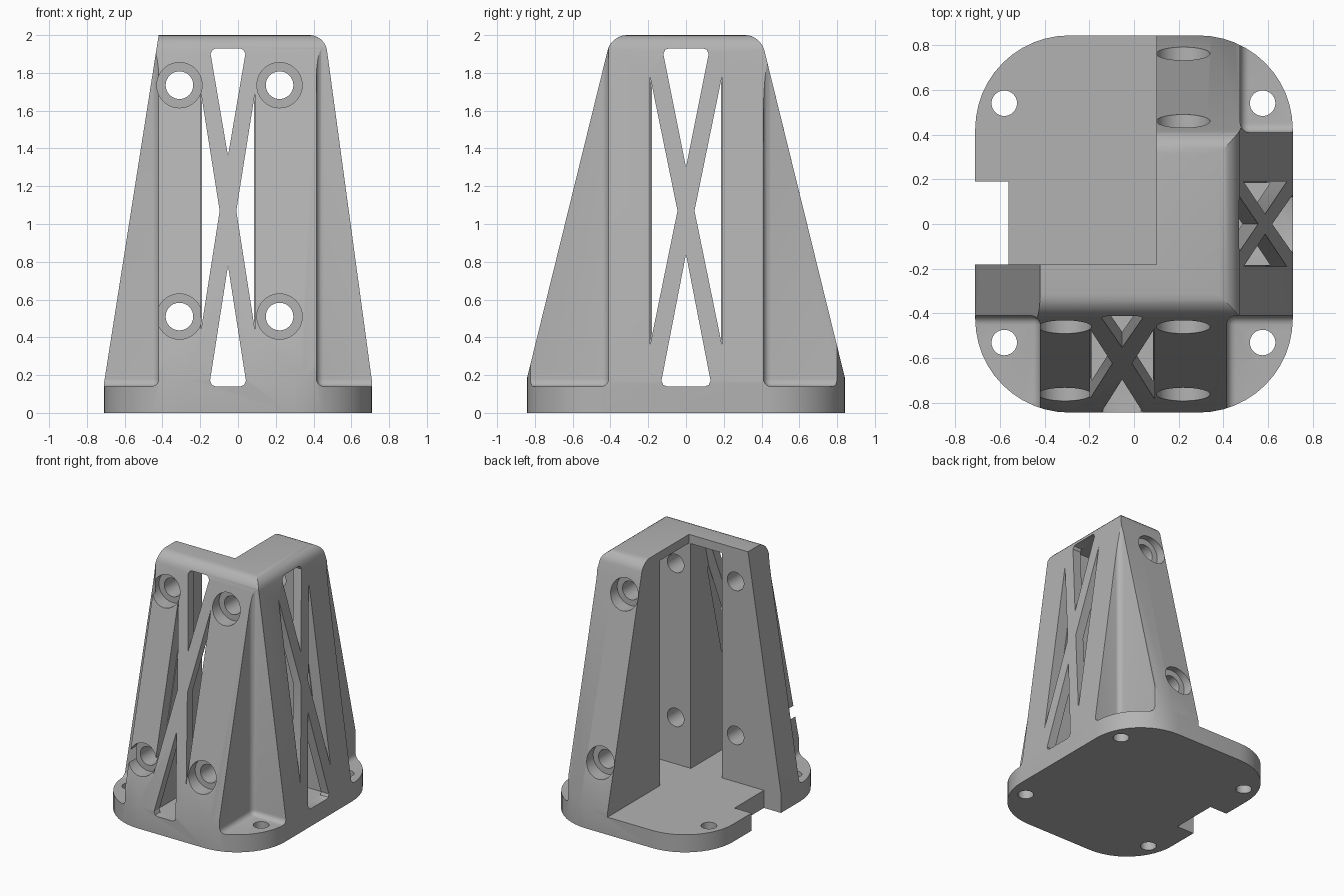
import bpy, bmesh, math
from mathutils import Matrix, Vector

cube = bpy.data.objects.get("Cube")
if cube:
    bpy.data.objects.remove(cube, do_unlink=True)

TOP, FLOOR = 2.0, 0.14

grey = bpy.data.materials.new("mid_grey")
grey.use_nodes = True
colour = (0.45, 0.45, 0.45, 1)
grey.diffuse_color = colour
grey.node_tree.nodes["Principled BSDF"].inputs["Base Color"].default_value = colour


def make(name, bm):
    bmesh.ops.recalc_face_normals(bm, faces=bm.faces)
    mesh = bpy.data.meshes.new(name)
    bm.to_mesh(mesh)
    bm.free()
    mesh.materials.append(grey)
    ob = bpy.data.objects.new(name, mesh)
    bpy.context.collection.objects.link(ob)
    return ob


def skin(name, low, high):
    """Closed solid between two matching loops of points."""
    bm = bmesh.new()
    a = [bm.verts.new(p) for p in low]
    b = [bm.verts.new(p) for p in high]
    bm.faces.new(a[::-1])
    bm.faces.new(b)
    for i in range(len(a)):
        j = (i + 1) % len(a)
        bm.faces.new((a[i], a[j], b[j], b[i]))
    return make(name, bm)


def box(name, lo, hi, fillet=0):
    bm = bmesh.new()
    bmesh.ops.create_cube(bm, size=1)
    lo, hi = Vector(lo), Vector(hi)
    for v in bm.verts:
        v.co = Vector(((lo[i] + hi[i]) / 2 + v.co[i] * (hi[i] - lo[i]) for i in range(3)))
    if fillet:
        bmesh.ops.bevel(bm, geom=bm.edges[:], offset=fillet, segments=5,
                        profile=0.5, affect='EDGES')
    return make(name, bm)


def cylinder(name, centre, radius, length, along_y=False):
    bm = bmesh.new()
    turn = Matrix.Rotation(math.pi / 2, 4, 'X') if along_y else Matrix()
    bmesh.ops.create_cone(bm, cap_ends=True, segments=40, radius1=radius, radius2=radius,
                          depth=length, matrix=Matrix.Translation(centre) @ turn)
    return make(name, bm)


def boolean(target, cutter, operation='DIFFERENCE'):
    cutter.hide_render = True
    mod = target.modifiers.new("cut", 'BOOLEAN')
    mod.operation, mod.solver, mod.object = operation, 'EXACT', cutter
    bpy.context.view_layer.objects.active = target
    bpy.ops.object.modifier_apply(modifier=mod.name)
    bpy.data.objects.remove(cutter, do_unlink=True)


# Sloping sides: distance from the centre at height z
def slope_y(z):
    return 0.395 + 0.246 * (TOP - z)


def slope_right(z):
    return 0.46 + 0.136 * (TOP - z)


def slope_left(z):
    return 0.42 + 0.157 * (TOP - z)


def ring(z):
    return [(-slope_left(z), -slope_y(z), z), (slope_right(z), -slope_y(z), z),
            (slope_right(z), slope_y(z), z), (-slope_left(z), slope_y(z), z)]


# Tapered block with its front, right and back top edges rounded
bracket = skin("corner_bracket", ring(0), ring(TOP))
bm = bmesh.new()
bm.from_mesh(bracket.data)
rim = [e for e in bm.edges if all(v.co.z > 1.9 for v in e.verts)
       and any(v.co.x > 0 for v in e.verts)]
bmesh.ops.bevel(bm, geom=rim, offset=0.08, segments=6, profile=0.5, affect='EDGES')
bm.to_mesh(bracket.data)
bm.free()

# Rounded base outline trims everything
RADIUS, outline = 0.42, []
for k, (sx, sy) in enumerate([(1, 1), (-1, 1), (-1, -1), (1, -1)]):
    for i in range(13):
        a = math.radians(90 * k + 7.5 * i)
        outline.append((sx * (0.71 - RADIUS) + RADIUS * math.cos(a),
                        sy * (0.843 - RADIUS) + RADIUS * math.sin(a)))
boolean(bracket, skin("outline", [(x, y, -0.1) for x, y in outline],
                      [(x, y, 2.2) for x, y in outline]), 'INTERSECT')

# Filleted corner pockets above the base plate
boolean(bracket, box("pocket", (0.415, -2, FLOOR), (2, -0.41, 3), 0.04))
boolean(bracket, box("pocket", (-2, -2, FLOOR), (-0.42, -0.41, 3), 0.04))
boolean(bracket, box("pocket", (0.475, 0.41, FLOOR), (2, 2, 3), 0.04))

# Open inner corner and the notch in the plate
boolean(bracket, box("inner_corner", (-2, -0.18, FLOOR), (0.1, 2, 3)))
boolean(bracket, box("notch", (-2, -0.18, -1), (-0.56, 0.19, 0.3)))


def slab(points, inner, outer, front):
    """Profile (across, height) swept outwards between two depth rules."""
    def place(u, z, d):
        return (u, -d, z) if front else (d, u, z)
    return skin("slab", [place(u, z, inner(z)) for u, z in points],
                [place(u, z, outer(z)) for u, z in points])


def truss(front, mid, half, start, slope, top_w, top_tip, low_w, low_tip, side, gap):
    """Hollow behind a wall, then an X-shaped lattice through its skin."""
    low, high, centre, skin_t, r = FLOOR, 1.93, 1.07, 0.07, 0.03
    hollow = [(mid - half, low), (mid + half, low), (mid + half, high), (mid - half, high)]
    boolean(bracket, slab(hollow, lambda z: start, lambda z: slope(z) - skin_t, front))
    windows = []
    for z, tip, w, s in ((high, top_tip, top_w, -1), (low, low_tip, low_w, 1)):
        windows.append([(mid - w + r, z), (mid - w + r / 3, z + s * r / 4), (mid - w, z + s * r),
                        (mid, tip), (mid + w, z + s * r), (mid + w - r / 3, z + s * r / 4),
                        (mid + w - r, z)])
    for s in (-1, 1):
        windows.append([(mid + s * (half + 0.006), side[0]), (mid + s * (half + 0.006), side[1]),
                        (mid + s * gap, centre)])
    for points in windows:
        boolean(bracket, slab(points, lambda z: slope(z) - skin_t - 0.02,
                              lambda z: slope(z) + 0.1, front))


truss(True, -0.053, 0.138, 0.17, slope_y, 0.092, 1.36, 0.095, 0.78, (0.43, 1.7), 0.044)
truss(False, 0, 0.184, 0.09, slope_right, 0.12, 1.3, 0.13, 0.84, (0.36, 1.78), 0.045)

# Counterbored bolt holes, front and back
for z in (0.51, 1.735):
    seat = slope_y(z) - 0.08
    for x, side in ((-0.31, -1), (0.22, -1), (0.22, 1)):
        boolean(bracket, cylinder("bolt_hole", (x, side * 0.55, z), 0.073, 0.9, True))
        boolean(bracket, cylinder("counterbore", (x, side * (seat + 0.25), z), 0.12, 0.5, True))

# Base plate screw holes
for x in (-0.58, 0.575):
    for y in (-0.53, 0.54):
        boolean(bracket, cylinder("screw_hole", (x, y, 0), 0.057, 0.6))

# Smooth fillets, crisp edges
bpy.ops.object.select_all(action='DESELECT')
bracket.select_set(True)
bpy.context.view_layer.objects.active = bracket
bpy.ops.object.shade_smooth_by_angle(angle=math.radians(25))
